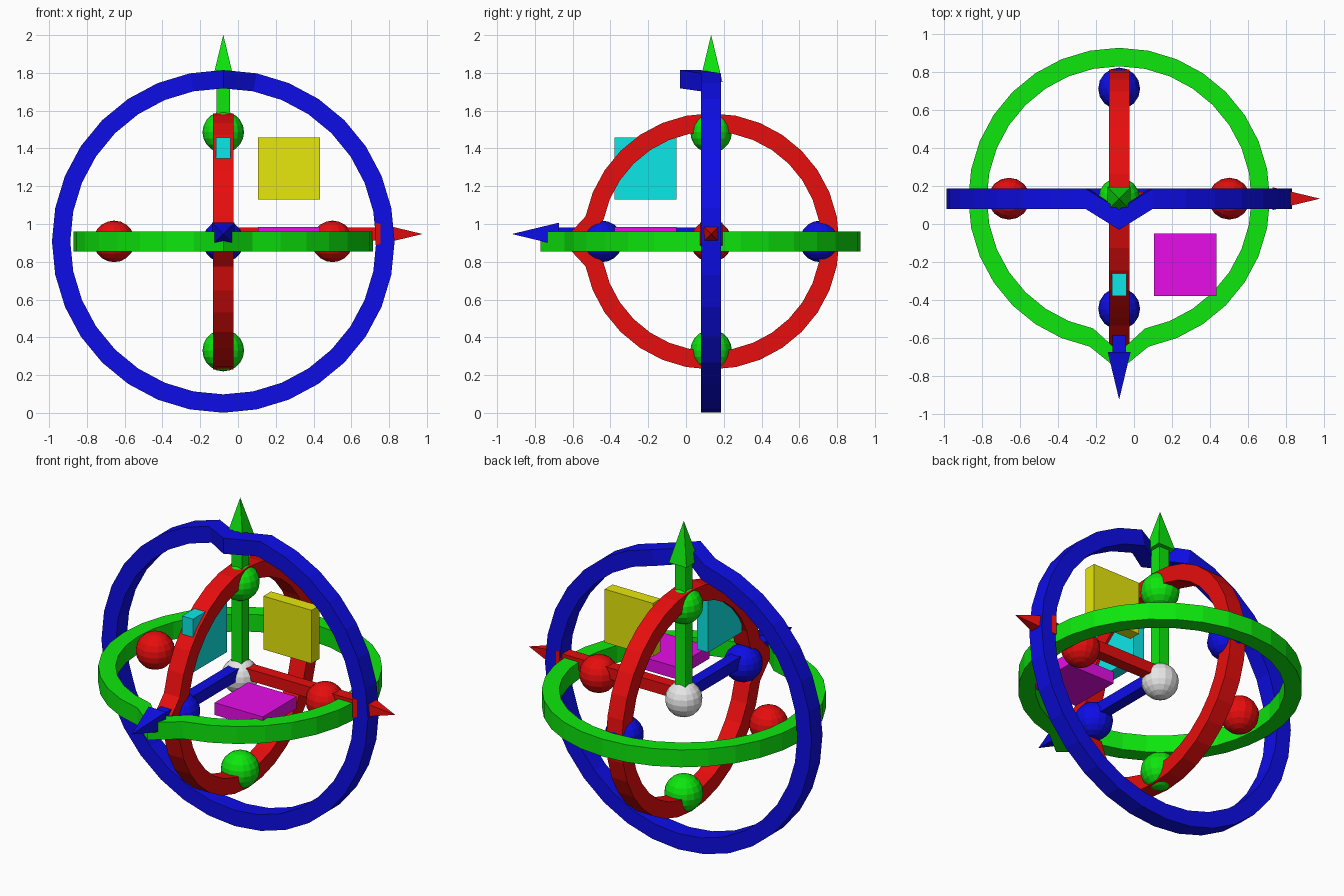
import bpy, bmesh, math
from mathutils import Vector, Matrix

if "Cube" in bpy.data.objects:
    bpy.data.objects.remove(bpy.data.objects["Cube"])

RING_C = Vector((-0.078, 0.133, 0.908))    # centre of rings and balls
ARROW_C = Vector((-0.078, 0.133, 0.947))   # centre of arrows and plates
X, Y, Z = Vector((1, 0, 0)), Vector((0, 1, 0)), Vector((0, 0, 1))


def material(name, rgb):
    m = bpy.data.materials.new(name)
    m.diffuse_color = (*rgb, 1)
    m.use_nodes = True
    m.node_tree.nodes["Principled BSDF"].inputs["Base Color"].default_value = m.diffuse_color
    return m


LO, HI = 0.004, 0.8
RED = material("red", (HI, LO, LO))
GREEN = material("green", (LO, HI, LO))
BLUE = material("blue", (LO, LO, HI))
YELLOW = material("yellow", (HI, HI, LO))
CYAN = material("cyan", (LO, HI, HI))
MAGENTA = material("magenta", (HI, LO, HI))
WHITE = material("white", (HI, HI, HI))


def finish(name, bm, mat):
    bmesh.ops.recalc_face_normals(bm, faces=bm.faces)
    me = bpy.data.meshes.new(name)
    bm.to_mesh(me)
    bm.free()
    me.materials.append(mat)
    ob = bpy.data.objects.new(name, me)
    bpy.context.collection.objects.link(ob)
    return ob


def ring(name, u, v, radius, mat, width=0.107, thick=0.097, n=32):
    """Square-section ring; its first section (along u) is pulled forward."""
    bm = bmesh.new()
    axis = u.cross(v)
    sections = []
    for i in range(n):
        a = 2 * math.pi * i / n
        d = u * math.cos(a) + v * math.sin(a)
        c = RING_C + (Vector((0, -0.11, 0)) if i == 0 else Vector())
        sections.append([bm.verts.new(c + d * r + axis * s * width / 2)
                         for r, s in ((radius, -1), (radius, 1),
                                      (radius - thick, 1), (radius - thick, -1))])
    for i in range(n):
        p, q = sections[i], sections[(i + 1) % n]
        for k in range(4):
            j = (k + 1) % 4
            bm.faces.new((p[k], p[j], q[j], q[k]))
    finish(name, bm, mat)


def ball(name, centre, radius, mat):
    bm = bmesh.new()
    bmesh.ops.create_uvsphere(bm, u_segments=16, v_segments=10, radius=radius,
                              matrix=Matrix.Translation(centre))
    finish(name, bm, mat)


def box(name, centre, size, mat):
    bm = bmesh.new()
    bmesh.ops.create_cube(bm, size=1, matrix=Matrix.Translation(centre)
                          @ Matrix.Diagonal((*size, 1)))
    finish(name, bm, mat)


def arrow(name, d, mat, half=0.035, base=0.805, tip=1.055, head=0.06):
    # square shaft
    size = [base if abs(c) > 0.5 else half * 2 for c in d]
    box(name + "_shaft", ARROW_C + d * base / 2, size, mat)
    # four-sided head
    s = d.yzx
    t = d.cross(s)
    bm = bmesh.new()
    o = ARROW_C + d * base
    sq = [bm.verts.new(o + (s * i + t * j) * head)
          for i, j in ((-1, -1), (1, -1), (1, 1), (-1, 1))]
    top = bm.verts.new(ARROW_C + d * tip)
    bm.faces.new(sq)
    for i in range(4):
        bm.faces.new((sq[i], sq[(i + 1) % 4], top))
    finish(name + "_head", bm, mat)


# rotation rings
ring("red_ring", -Y, Z, 0.678, RED)
ring("green_ring", -Y, X, 0.792, GREEN)
ring("blue_ring", Z, X, 0.907, BLUE)

# centre ball and scale balls
ball("centre_ball", RING_C, 0.105, WHITE)
for label, d, mat in (("red", X, RED), ("blue", Y, BLUE), ("green", Z, GREEN)):
    for side, s in (("plus", 1), ("minus", -1)):
        ball(f"{label}_ball_{side}", RING_C + d * s * 0.578, 0.11, mat)

# axis arrows
arrow("red_arrow", X, RED)
arrow("green_arrow", Z, GREEN)
arrow("blue_arrow", -Y, BLUE)

# plane plates
S, T, O = 0.328, 0.075, 0.348
box("yellow_plate", ARROW_C + Vector((O, 0, O)), (S, T, S), YELLOW)
box("cyan_plate", ARROW_C + Vector((0, -O, O)), (T, S, S), CYAN)
box("magenta_plate", ARROW_C + Vector((O, -O, 0)), (S, S, T), MAGENTA)
